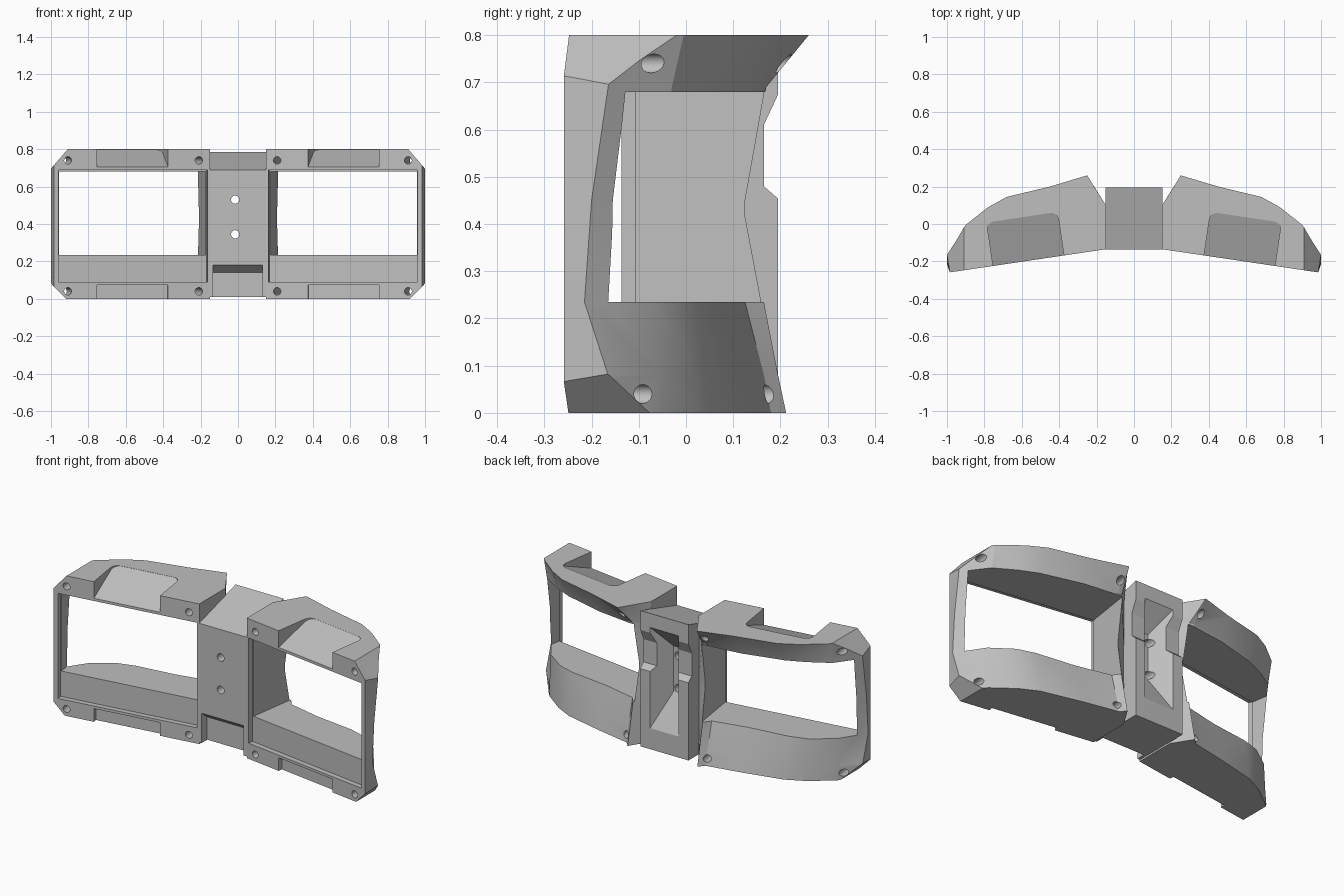
import bpy, bmesh, math
from mathutils import Vector

if "Cube" in bpy.data.objects:
    bpy.data.objects.remove(bpy.data.objects["Cube"])

grey = bpy.data.materials.new("plain grey")
grey.use_nodes = True
grey.diffuse_color = (0.52, 0.52, 0.52, 1)
grey.node_tree.nodes["Principled BSDF"].inputs["Base Color"].default_value = (0.52, 0.52, 0.52, 1)

TILT = math.atan2(0.123, 0.83)
CT, ST = math.cos(TILT), math.sin(TILT)


def make(name, bm):
    bmesh.ops.recalc_face_normals(bm, faces=bm.faces)
    me = bpy.data.meshes.new(name)
    bm.to_mesh(me)
    bm.free()
    me.materials.append(grey)
    ob = bpy.data.objects.new(name, me)
    bpy.context.collection.objects.link(ob)
    return ob


def prism(name, profile, a, b, place):
    """Extrude a 2D profile from a to b; place maps (p, q, depth) to a point."""
    bm = bmesh.new()
    lo, hi = ([bm.verts.new(place(p, q, r)) for p, q in profile] for r in (a, b))
    n = len(profile)
    bm.faces.new(lo)
    bm.faces.new(hi[::-1])
    for i in range(n):
        j = (i + 1) % n
        bm.faces.new((lo[i], hi[i], hi[j], lo[j]))
    return make(name, bm)


def wing_point(u, v, z):
    # u runs along the slanted front, v goes into the depth
    return Vector((0.15 + u * CT + v * ST, -0.135 - u * ST + v * CT, z))


def through_wing(u, z, v):
    return wing_point(u, v, z)


def up_ramp(u, v, h):
    # plane rising from the front edge to the top of the wing
    return wing_point(u, v, 0.705 + 0.4 * v + h)


def along_x(y, z, x):
    return Vector((x, y, z))


def along_y(x, z, y):
    return Vector((x, y, z))


def rect(p0, p1, q0, q1):
    return [(p0, q0), (p1, q0), (p1, q1), (p0, q1)]


def circle(p, q, r, n=20):
    return [(p + r * math.cos(math.tau * i / n), q + r * math.sin(math.tau * i / n)) for i in range(n)]


def cut(ob, cutter):
    mod = ob.modifiers.new("cut", "BOOLEAN")
    mod.operation, mod.solver, mod.object = "DIFFERENCE", "EXACT", cutter
    bpy.context.view_layer.objects.active = ob
    bpy.ops.object.modifier_apply(modifier=mod.name)
    bpy.data.objects.remove(cutter)


def smooth(ob, angle):
    bpy.ops.object.select_all(action="DESELECT")
    ob.select_set(True)
    bpy.context.view_layer.objects.active = ob
    bpy.ops.object.shade_smooth_by_angle(angle=math.radians(angle))


# Wing body: flat slanted front, sculpted back given as depth per height
stations = [0.15, 0.22, 0.25, 0.45, 0.68, 0.78, 0.9, 1.0]
back = {
    0.0: [0.1, 0.212, 0.18, 0.14, 0.085, 0.035, -0.055, -0.165],
    0.08: [0.1, 0.195, 0.165, 0.12, 0.075, 0.03, -0.055, -0.165],
    0.235: [0.1, 0.165, 0.125, 0.08, 0.05, 0.02, -0.065, -0.215],
    0.45: [0.1, 0.13, 0.09, 0.06, 0.02, -0.01, -0.06, -0.2],
    0.69: [0.1, 0.17, 0.17, 0.145, 0.085, 0.04, -0.03, -0.165],
    0.8: [0.1, 0.211, 0.26, 0.2, 0.145, 0.09, -0.005, -0.15],
}
bm = bmesh.new()
front_grid, back_grid = [], []
for z, depths in back.items():
    front_grid.append([bm.verts.new(wing_point((x - 0.15) * 0.982 / CT, 0, z)) for x in stations])
    back_grid.append([bm.verts.new((x, y, z)) for x, y in zip(stations, depths)])
rows, cols = len(front_grid), len(stations)
for g in (front_grid, back_grid):
    for i in range(rows - 1):
        for j in range(cols - 1):
            a, b, c, d = g[i][j], g[i][j + 1], g[i + 1][j + 1], g[i + 1][j]
            bm.faces.new((a, b, c))
            bm.faces.new((a, c, d))
for i in (0, rows - 1):
    for j in range(cols - 1):
        bm.faces.new((front_grid[i][j], front_grid[i][j + 1], back_grid[i][j + 1], back_grid[i][j]))
for j in (0, cols - 1):
    for i in range(rows - 1):
        bm.faces.new((front_grid[i][j], front_grid[i + 1][j], back_grid[i + 1][j], back_grid[i][j]))
wings = make("wing_frames", bm)

# Window opening with its shallow front recess
cut(wings, prism("window", rect(0.02, 0.812, 0.235, 0.68), -0.2, 0.8, through_wing))
cut(wings, prism("recess", rect(0.013, 0.818, 0.09, 0.69), -0.2, 0.03, through_wing))

# Ramped scoop in the top bar, with rounded rear corners
r, u0, u1, v1 = 0.04, 0.227, 0.61, 0.235
scoop = [(u0, -0.1), (u1, -0.1)]
for cu, start in ((u1 - r, 0), (u0 + r, 90)):
    for k in range(6):
        t = math.radians(start + 18 * k)
        scoop.append((cu + r * math.cos(t), v1 - r + r * math.sin(t)))
cut(wings, prism("scoop", scoop, 0, 0.4, up_ramp))

# Step in the lower front edge
cut(wings, prism("step", rect(u0, u1, -0.1, 0.075), -0.1, 0.025, through_wing))

# Chamfered outer corners
cut(wings, prism("chamfer", [(0.91, 0.8), (0.91, 0.9), (1.1, 0.9), (1.1, 0.58)], -1, 1, along_y))
cut(wings, prism("chamfer", [(0.92, 0.0), (1.1, 0.185), (1.1, -0.1), (0.92, -0.1)], -1, 1, along_y))

# Screw holes in the corners
for u in (0.06, 0.768):
    for z in (0.04, 0.74):
        cut(wings, prism("hole", circle(u, z, 0.02), -0.2, 0.8, through_wing))

smooth(wings, 25)
mirror = wings.modifiers.new("mirror", "MIRROR")
mirror.use_mirror_merge = False

# Centre block with sloping top
bridge = prism("centre_bridge", [(-0.135, 0.01), (-0.135, 0.69), (0.195, 0.785), (0.195, 0.01)],
               -0.152, 0.152, along_x)

# Front slot with slanted ceiling
cut(bridge, prism("slot", [(-0.3, -0.1), (-0.3, 0.18), (-0.135, 0.18), (-0.085, 0.14), (-0.085, -0.1)],
                  -0.135, 0.13, along_x))

# Notch across the rear ridges
cut(bridge, prism("notch", [(0.3, 0.36), (0.165, 0.48), (0.165, 0.61), (0.3, 0.9)], -0.3, 0.3, along_x))

# Faceted V-shaped hollow down the rear
bm = bmesh.new()
for s in (-1, 1):
    for x, y, z in ((0.13, 0.25, 0.77), (0.13, 0.25, 0.03), (0.015, 0.09, 0.58), (0.015, 0.09, 0.32)):
        bm.verts.new((s * x, y, z))
bmesh.ops.convex_hull(bm, input=bm.verts)
cut(bridge, make("hollow", bm))

# Two screw holes down the middle
for z in (0.345, 0.53):
    cut(bridge, prism("hole", circle(-0.015, z, 0.022), -0.5, 0.5, along_y))
smooth(bridge, 20)
